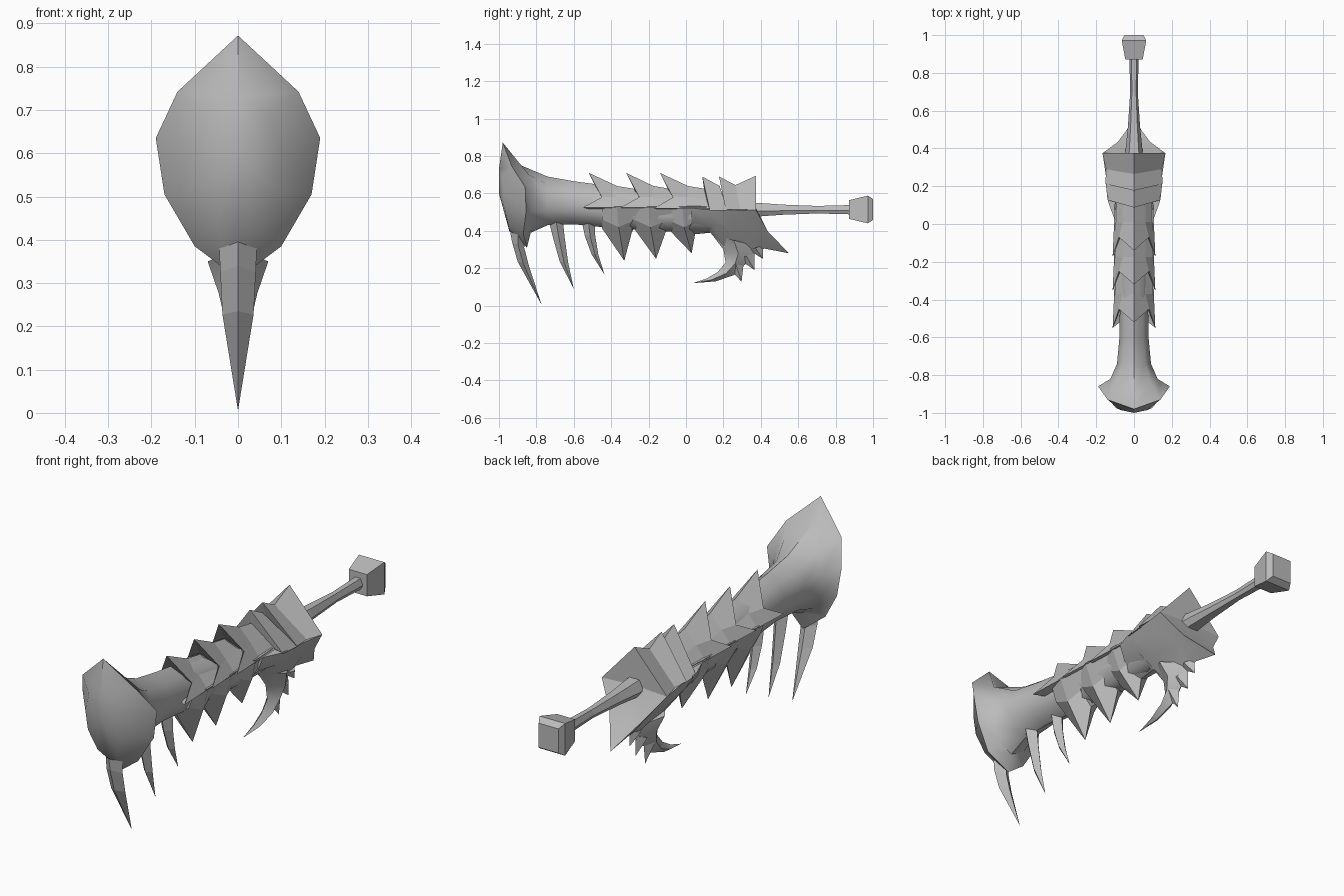
import bpy, bmesh
from mathutils import Vector

cube = bpy.data.objects.get("Cube")
if cube:
    bpy.data.objects.remove(cube, do_unlink=True)

mat = bpy.data.materials.new("bone_grey")
mat.use_nodes = True
GREY = (0.5, 0.5, 0.5, 1)
mat.diffuse_color = GREY
mat.node_tree.nodes["Principled BSDF"].inputs["Base Color"].default_value = GREY


def loft(name, rings, smooth=0):
    """Skin half rings (x >= 0, ends on x = 0), mirror them and cap the ends."""
    bm = bmesh.new()
    for side in (1, -1):
        rows = [[bm.verts.new((side * x, y, z)) for x, y, z in r] for r in rings]
        for a, b in zip(rows, rows[1:]):
            for i in range(len(a) - 1):
                bm.faces.new((a[i], a[i + 1], b[i + 1], b[i]))
    bmesh.ops.remove_doubles(bm, verts=bm.verts, dist=0.0005)
    bmesh.ops.holes_fill(bm, edges=[e for e in bm.edges if e.is_boundary], sides=0)
    bmesh.ops.recalc_face_normals(bm, faces=bm.faces)
    me = bpy.data.meshes.new(name)
    bm.to_mesh(me)
    bm.free()
    me.materials.append(mat)
    ob = bpy.data.objects.new(name, me)
    bpy.context.collection.objects.link(ob)
    if smooth:
        bpy.ops.object.select_all(action='DESELECT')
        ob.select_set(True)
        bpy.context.view_layer.objects.active = ob
        bpy.ops.object.shade_smooth_by_angle(angle=smooth)
    return ob


def spike(name, sections, smooth=0):
    """Diamond-section spike from (front y, front z, back y, back z, half width)."""
    rings = [[(0, fy, fz), (w, (fy + by) / 2, (fz + bz) / 2), (0, by, bz)]
             for fy, fz, by, bz, w in sections]
    return loft(name, rings, smooth)


def section(y, top, bottom, w):
    """Rounded shaft section with a ridge on top."""
    h = top - bottom
    return [(0, y, top), (w * .65, y, top - h * .16), (w, y, top - h * .42),
            (w * .95, y, top - h * .68), (w * .55, y, top - h * .92), (0, y, bottom)]


# Domed shell flowing back into the shaft
loft("shell_and_shaft", [
    [(0, -1.0, .60)] * 6,
    [(0, -1.0, .73), (.07, -.985, .69), (.095, -.975, .61),
     (.085, -.97, .52), (.05, -.95, .43), (0, -.945, .40)],
    [(0, -.98, .872), (.14, -.93, .742), (.19, -.86, .635),
     (.17, -.855, .505), (.10, -.87, .385), (0, -.85, .31)],
    [(0, -.93, .77), (.09, -.84, .70), (.125, -.82, .61),
     (.11, -.83, .50), (.07, -.83, .43), (0, -.83, .39)],
    section(-.74, .69, .43, .09),
    section(-.60, .665, .435, .077),
    section(-.45, .645, .42, .075),
    section(-.20, .61, .40, .08),
    section(.10, .61, .39, .085),
    section(.30, .60, .42, .08),
], smooth=.75)

# Three overlapping roof plates with forked front edges
for i, (y, end, eave) in enumerate([(-.52, -.22, .525), (-.32, -.03, .525), (-.14, .16, .52)]):
    mid = (y + end) / 2
    loft(f"back_plate_{i + 1}", [
        [(0, y + .04, .63), (.06, y + .10, .58), (.07, y + .08, .53), (0, y + .08, .50)],
        [(0, y, .71), (.08, y + .07, .58), (.113, y - .03, eave), (0, y + .06, .50)],
        [(0, mid, .64), (.06, mid, .58), (.105, mid, eave), (0, mid, .50)],
        [(0, end, .615), (.06, end, .56), (.10, end, eave), (0, end, .50)],
    ])

# Keeled belly plates, each drawn down to a point
for i, (y, tip_y, tip_z, end) in enumerate([(-.45, -.33, .24, -.29), (-.28, -.16, .25, -.11),
                                            (-.10, .03, .28, .05)]):
    loft(f"belly_plate_{i + 1}", [
        [(0, y, .55), (.09, y, .53), (.065, y, .46), (0, y, .415)],
        [(0, y + .08, .55), (.107, y + .08, .53), (.075, y + .09, .42), (0, tip_y, tip_z)],
        [(0, end + .02, .55), (.10, end + .06, .53), (.06, end, .45), (0, end, .39)],
    ])

# Collar plates in front of the handle
loft("collar_front", [
    [(0, .10, .60), (.07, .12, .54), (0, .12, .50)],
    [(0, .087, .69), (.14, .127, .51), (0, .13, .50)],
    [(0, .18, .64), (.15, .22, .51), (0, .22, .50)],
])
loft("collar_rear", [
    [(0, .20, .62), (.13, .215, .52), (0, .22, .50)],
    [(0, .177, .69), (.152, .212, .515), (0, .22, .50)],
    [(0, .265, .645), (.147, .29, .515), (0, .29, .50)],
    [(0, .375, .695), (.167, .375, .51), (0, .375, .50)],
])

# Guard underside swept back into a spur
loft("guard_underside", [
    [(0, .03, .53), (.105, .03, .52), (.08, .03, .45), (0, .03, .38)],
    [(0, .12, .53), (.138, .12, .515), (.095, .14, .44), (0, .13, .39)],
    [(0, .24, .53), (.147, .24, .512), (.075, .25, .39), (0, .21, .30)],
    [(0, .375, .52), (.166, .375, .51), (.06, .38, .38), (0, .37, .29)],
    [(0, .43, .40), (.085, .435, .40), (.045, .44, .345), (0, .42, .305)],
    [(0, .55, .28)] * 4,
], smooth=.7)

# Hooked claw under the guard and the thorns behind it
spike("guard_hook", [
    (.14, .38, .37, .32, .07), (.20, .30, .36, .255, .045), (.212, .23, .31, .215, .032),
    (.17, .18, .26, .165, .026), (.11, .145, .16, .130, .016), (.035, .12, .035, .12, 0)], .7)
for i, (fy, fz, by, bz, ty, tz) in enumerate([(.22, .21, .31, .24, .297, .128),
                                              (.28, .25, .365, .28, .367, .19),
                                              (.33, .30, .41, .32, .412, .25)]):
    spike(f"guard_thorn_{i + 1}", [(fy, fz, by, bz, .03), (ty, tz, ty, tz, 0)])

# Curved fangs beneath the shell and shaft
spike("front_fang", [(-.94, .395, -.86, .39, .044), (-.93, .34, -.865, .31, .041),
                     (-.90, .235, -.842, .22, .036), (-.772, .005, -.772, .005, 0)])
spike("middle_fang", [(-.73, .44, -.66, .47, .035), (-.71, .36, -.648, .36, .03),
                      (-.675, .235, -.63, .23, .022), (-.60, .09, -.60, .09, 0)])
spike("rear_fang", [(-.555, .44, -.49, .47, .033), (-.54, .37, -.485, .37, .028),
                    (-.505, .275, -.468, .27, .02), (-.435, .165, -.435, .165, 0)])

# Handle and pommel
loft("handle", [[(0, y, .513 + h), (w * .55, y, .513 + h), (w, y, .513 - h * .2),
                 (w * .6, y, .513 - h), (0, y, .513 - h)]
                for y, w, h in [(.36, .048, .038), (.52, .032, .027),
                                (.70, .02, .02), (.89, .025, .025)]])
loft("pommel", [[(0, y, .514 + h), (w, y, .514 + h), (w, y, .514 - h), (0, y, .514 - h)]
                for y, w, h in [(.872, .046, .05), (.972, .065, .074), (1.0, .05, .056)]])
